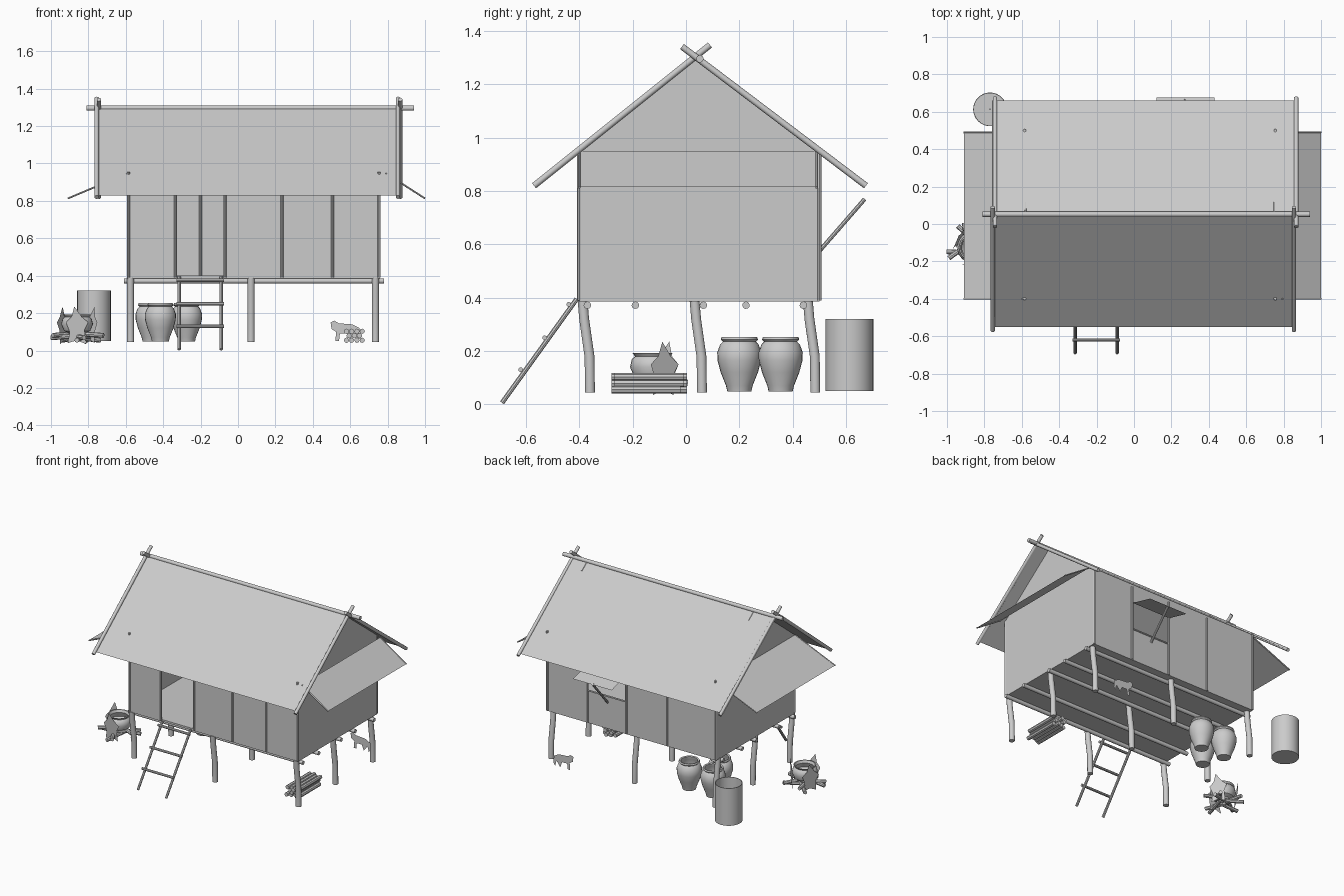
import bpy
import bmesh
import math
from mathutils import Vector

cube = bpy.data.objects.get("Cube")
if cube:
    bpy.data.objects.remove(cube, do_unlink=True)

GREY = (0.6, 0.6, 0.6, 1)
mat = bpy.data.materials.new("plain grey")
mat.use_nodes = True
mat.diffuse_color = GREY
mat.node_tree.nodes["Principled BSDF"].inputs["Base Color"].default_value = GREY


def finish(name, bm, smooth=False):
    mesh = bpy.data.meshes.new(name)
    bm.to_mesh(mesh)
    bm.free()
    mesh.materials.append(mat)
    if smooth:
        mesh.shade_smooth()
        mesh.set_sharp_from_angle(angle=math.radians(40))
    obj = bpy.data.objects.new(name, mesh)
    bpy.context.collection.objects.link(obj)
    return obj


def sheet(name, *polygons):
    """Thin surface made of flat polygons."""
    bm = bmesh.new()
    for poly in polygons:
        bm.faces.new([bm.verts.new(p) for p in poly])
    return finish(name, bm)


def tube(name, points, radius, sides=10):
    """Round pole following a path; each ring faces along the path."""
    pts = [Vector(p) for p in points]
    bm = bmesh.new()
    rings = []
    for i, p in enumerate(pts):
        along = (pts[min(i + 1, len(pts) - 1)] - pts[max(i - 1, 0)]).normalized()
        side = along.orthogonal().normalized() if i == 0 else (side - along * side.dot(along)).normalized()
        up = along.cross(side)
        rings.append([bm.verts.new(p + radius * (side * math.cos(a) + up * math.sin(a)))
                      for a in (math.tau * k / sides for k in range(sides))])
    for low, high in zip(rings, rings[1:]):
        for k in range(sides):
            n = (k + 1) % sides
            bm.faces.new((low[k], low[n], high[n], high[k]))
    bm.faces.new(rings[0][::-1])
    bm.faces.new(rings[-1])
    return finish(name, bm, True)


def lathe(name, center, profile, sides=24):
    """Vessel turned about a vertical axis, closed below and open above."""
    x, y = center
    bm = bmesh.new()
    rings = [[bm.verts.new((x + r * math.cos(math.tau * k / sides),
                            y + r * math.sin(math.tau * k / sides), z))
              for k in range(sides)] for r, z in profile]
    for low, high in zip(rings, rings[1:]):
        for k in range(sides):
            n = (k + 1) % sides
            bm.faces.new((low[k], low[n], high[n], high[k]))
    bm.faces.new(rings[0][::-1])
    return finish(name, bm, True)


# Main dimensions
L, R, F, B = -0.59, 0.76, -0.40, 0.50
FLOOR, RIDGE_Y, RIDGE_Z = 0.40, 0.05, 1.30
EAVE_F, EAVE_B = (-0.55, 0.83), (0.66, 0.83)


def roof_z(y):
    ey, ez = EAVE_F if y < RIDGE_Y else EAVE_B
    return RIDGE_Z + (ez - RIDGE_Z) * (y - RIDGE_Y) / (ey - RIDGE_Y)


def panel(y, x0, x1, z0, z1):
    return [(x0, y, z0), (x1, y, z0), (x1, y, z1), (x0, y, z1)]


# Floor slab and joists
bm = bmesh.new()
bmesh.ops.create_cube(bm, size=1)
for v in bm.verts:
    v.co = ((L + R) / 2 + v.co.x * (R - L), (F + B) / 2 + v.co.y * (B - F), 0.393 + v.co.z * 0.014)
finish("floor", bm)
for y in (-0.37, -0.19, 0.065, 0.225, 0.44):
    tube("floor_joist", [(-0.61, y, 0.372), (0.78, y, 0.372)], 0.014)

# Bent stilts
for x in (-0.575, 0.07, 0.735):
    for y in (-0.36, 0.06, 0.485):
        tube("stilt", [(x, y - 0.028, 0.39), (x, y - 0.022, 0.32),
                       (x, y - 0.002, 0.18), (x, y, 0.045)], 0.019, 12)

# Walls with door and window openings
fz, bz = roof_z(F), roof_z(B)
sheet("front_wall", panel(F, L, -0.335, FLOOR, fz), panel(F, -0.07, R, FLOOR, fz))
sheet("back_wall", panel(B, L, 0.12, FLOOR, bz), panel(B, 0.43, R, FLOOR, bz),
      panel(B, 0.12, 0.43, FLOOR, 0.62), panel(B, 0.12, 0.43, 0.815, bz))
for name, x in (("right_gable_wall", L), ("left_gable_wall", R)):
    sheet(name, [(x, F, FLOOR), (x, B, FLOOR), (x, B, bz),
                 (x, RIDGE_Y, RIDGE_Z), (x, F, fz)])

# Wall battens; the corner ones poke through the roof
for y, xs in ((F, (-0.585, -0.335, -0.07, 0.235, 0.505, 0.755)),
              (B, (-0.585, -0.2, 0.125, 0.435, 0.755))):
    for x in xs:
        corner = x in (xs[0], xs[-1])
        tube("wall_batten", [(x, y, FLOOR - 0.01), (x, y, roof_z(y) + (0.008 if corner else -0.02))], 0.008, 8)
tube("window_sill", [(0.12, B, 0.62), (0.43, B, 0.62)], 0.006, 8)

# Window flap and prop
sheet("window_flap", [(0.12, B, 0.815), (0.43, B, 0.815), (0.43, 0.675, 0.77), (0.12, 0.675, 0.77)])
tube("flap_prop", [(0.275, B, 0.575), (0.275, 0.67, 0.77)], 0.008, 8)

# Roof slopes, side awnings and ridge
for name, (y, z) in (("front_roof", EAVE_F), ("back_roof", EAVE_B)):
    sheet(name, [(-0.76, y, z), (0.855, y, z), (0.855, RIDGE_Y, RIDGE_Z), (-0.76, RIDGE_Y, RIDGE_Z)])
for name, x0, x1 in (("right_awning", L, -0.91), ("left_awning", 0.79, 1.0)):
    sheet(name, [(x0, F, 0.95), (x0, B - 0.01, 0.95), (x1, B - 0.01, 0.815), (x1, F, 0.815)])
    for y in (F, B - 0.01):
        tube("awning_edge", [(x0, y, 0.948), (x1, y, 0.813)], 0.005, 6)
tube("ridge_pole", [(-0.81, 0.052, 1.296), (0.94, 0.052, 1.296)], 0.014, 12)

# Crossed gable poles and inner rafters
for x in (-0.755, 0.855):
    tube("gable_pole", [(x, -0.57, 0.82), (x, 0.09, 1.348)], 0.012)
    tube("gable_pole", [(x + 0.012, 0.675, 0.82), (x + 0.012, -0.015, 1.342)], 0.012)
for x in (-0.58, 0.75):
    tube("rafter", [(x, 0.115, roof_z(0.115) - 0.003), (x, 0.06, roof_z(0.06) - 0.002)], 0.005, 6)

# Ladder
for x in (-0.315, -0.09):
    tube("ladder_rail", [(x, -0.69, 0.006), (x, -0.41, 0.395)], 0.009, 8)
for y, z in ((-0.62, 0.13), (-0.53, 0.25), (-0.44, 0.375)):
    tube("ladder_rung", [(-0.33, y, z), (-0.075, y, z)], 0.009, 8)

# Storage jars and barrel
JAR = [(0.045, 0.048), (0.05, 0.07), (0.07, 0.12), (0.082, 0.165), (0.083, 0.195),
       (0.072, 0.225), (0.062, 0.235), (0.07, 0.243), (0.066, 0.253), (0.055, 0.25),
       (0.058, 0.23), (0.075, 0.19), (0.045, 0.06)]
for center in ((-0.275, 0.355), (-0.465, 0.355), (-0.415, 0.2)):
    lathe("storage_jar", center, JAR)
lathe("barrel", (-0.77, 0.613), [(0.09, 0.05), (0.09, 0.32), (0.086, 0.32), (0.086, 0.06), (0.002, 0.06)], 32)

# Stacked firewood
for row in range(3):
    for col in range(4 - row % 2):
        x = 0.58 + col * 0.028 + row % 2 * 0.014
        y = 0.012 * ((row * 2 + col) % 3)
        tube("firewood", [(x, y - 0.28, 0.055 + row * 0.024), (x, y - 0.02, 0.055 + row * 0.024)], 0.014, 8)

# Cooking fire: pot, crossed logs and flame sheets
fx, fy = -0.86, -0.125
lathe("cooking_pot", (fx, fy), [(0.03, 0.085), (0.07, 0.105), (0.085, 0.14), (0.078, 0.17), (0.066, 0.18),
                                (0.075, 0.192), (0.068, 0.192), (0.06, 0.175), (0.075, 0.14), (0.03, 0.095)])
for i in range(9):
    a = math.tau * i / 9 + 0.3
    c, s = math.cos(a), math.sin(a)
    off = 0.03 * (-1) ** i
    tube("fire_log", [(fx + c * 0.14 - s * off, fy + s * 0.135 + c * off, 0.055 + 0.013 * (i % 3)),
                      (fx - c * 0.02 - s * off, fy - s * 0.02 + c * off, 0.07 + 0.01 * (i % 3))], 0.013, 8)
for i in range(3):
    a = math.pi * (1.5 + i * 2 / 3)
    c, s = math.cos(a), math.sin(a)
    outline = ((-0.05, 0.04), (0.0, 0.055), (0.045, 0.035), (0.04, 0.11), (0.06, 0.15),
               (0.025, 0.18), (-0.015, 0.235), (-0.03, 0.18), (-0.06, 0.15), (-0.04, 0.1))
    sheet("flame", [(fx + c * (0.075 + z * 0.1) - s * w, fy + s * (0.075 + z * 0.1) + c * w, z)
                    for w, z in outline])

# Flat cut-out animal behind the house
outline = ((0.50, 0.115), (0.495, 0.15), (0.515, 0.16), (0.54, 0.145), (0.61, 0.14), (0.65, 0.12),
           (0.655, 0.07), (0.64, 0.05), (0.63, 0.09), (0.6, 0.05), (0.585, 0.09),
           (0.545, 0.09), (0.54, 0.05), (0.52, 0.05), (0.525, 0.1))
sheet("animal_cutout", [(x, 0.575, z) for x, z in outline])
